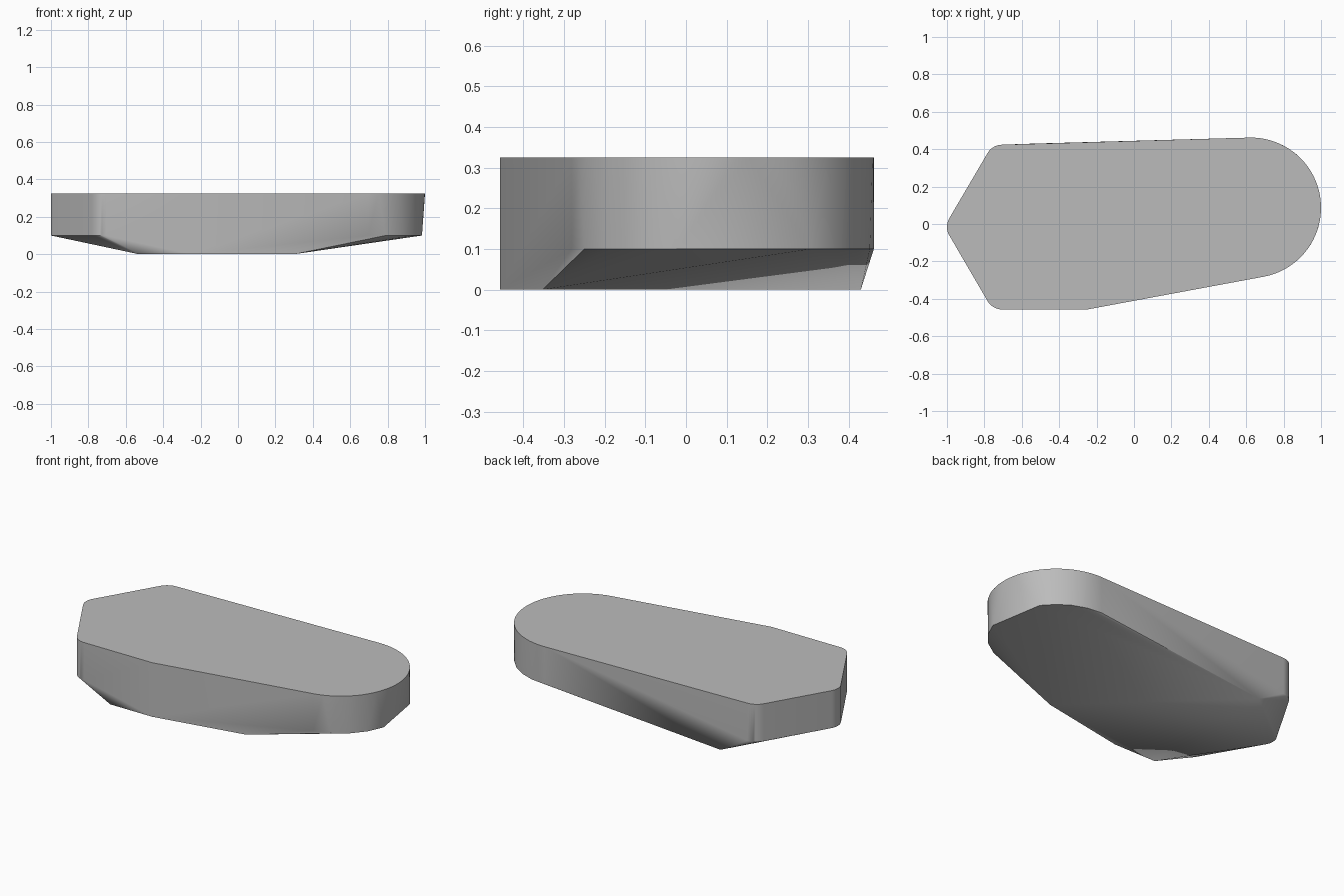
import bpy, bmesh
from math import radians, cos, sin
from mathutils import Vector

cube = bpy.data.objects.get("Cube")
if cube:
    bpy.data.objects.remove(cube, do_unlink=True)

TOP, RIM = 0.325, 0.1
CENTRE, RADIUS = Vector((0.625, 0.087)), 0.375


def arc(centre, radius, angles):
    return [centre + radius * Vector((cos(radians(a)), sin(radians(a)))) for a in angles]


def rounded(corner, start, radius=0.09, steps=8):
    """Round off a corner that turns by 60 degrees around the pointed end."""
    mid = radians(start + 30)
    centre = Vector(corner) - Vector((cos(mid), sin(mid))) * radius / cos(radians(30))
    return arc(centre, radius, [start + 60 * i / steps for i in range(steps + 1)])


# Pointed end with three softened corners, shared by the top and the rim
pointed_end = (rounded((-0.757, 0.424), 90) + rounded((-1.014, -0.015), 150)
               + rounded((-0.757, -0.457), 210))
front_bend = Vector((-0.25, -0.457))

# Top outline: round end, pointed end, bend in the front wall
top = arc(CENTRE, RADIUS, [-79 + 170 * i / 40 for i in range(41)])
top += pointed_end + [front_bend]

# Rim under the round end is faceted with fewer points
rim = arc(CENTRE, RADIUS, [-79, -64, -48, -32, -17, 36, 50, 63, 77, 91]) + pointed_end

# Flat base
base = [Vector((-0.53, 0.43)), Vector((0.3, -0.353)), front_bend, Vector((-0.53, -0.457))]

# Body: hull around the three outlines
bm = bmesh.new()
for outline, z in ((top, TOP), (rim, RIM), (base, 0)):
    for p in outline:
        bm.verts.new((p.x, p.y, z))
bmesh.ops.remove_doubles(bm, verts=bm.verts[:], dist=0.001)
hull = bmesh.ops.convex_hull(bm, input=bm.verts[:])
loose = {v for v in hull["geom_interior"] + hull["geom_unused"]
         if isinstance(v, bmesh.types.BMVert) and not v.link_faces}
bmesh.ops.delete(bm, geom=list(loose), context="VERTS")
bmesh.ops.dissolve_limit(bm, angle_limit=radians(0.5), verts=bm.verts[:], edges=bm.edges[:])
bmesh.ops.recalc_face_normals(bm, faces=bm.faces[:])

mesh = bpy.data.meshes.new("tapered_slab")
bm.to_mesh(mesh)
bm.free()
slab = bpy.data.objects.new("tapered_slab", mesh)
bpy.context.collection.objects.link(slab)

# Plain grey
grey = bpy.data.materials.new("plain_grey")
grey.use_nodes = True
colour = (0.5, 0.5, 0.5, 1)
grey.diffuse_color = colour
shader = next(n for n in grey.node_tree.nodes if n.type == "BSDF_PRINCIPLED")
shader.inputs["Base Color"].default_value = colour
mesh.materials.append(grey)

# Smooth curved walls, sharp edges elsewhere
bpy.ops.object.select_all(action="DESELECT")
slab.select_set(True)
bpy.context.view_layer.objects.active = slab
bpy.ops.object.shade_smooth_by_angle(angle=radians(30))
